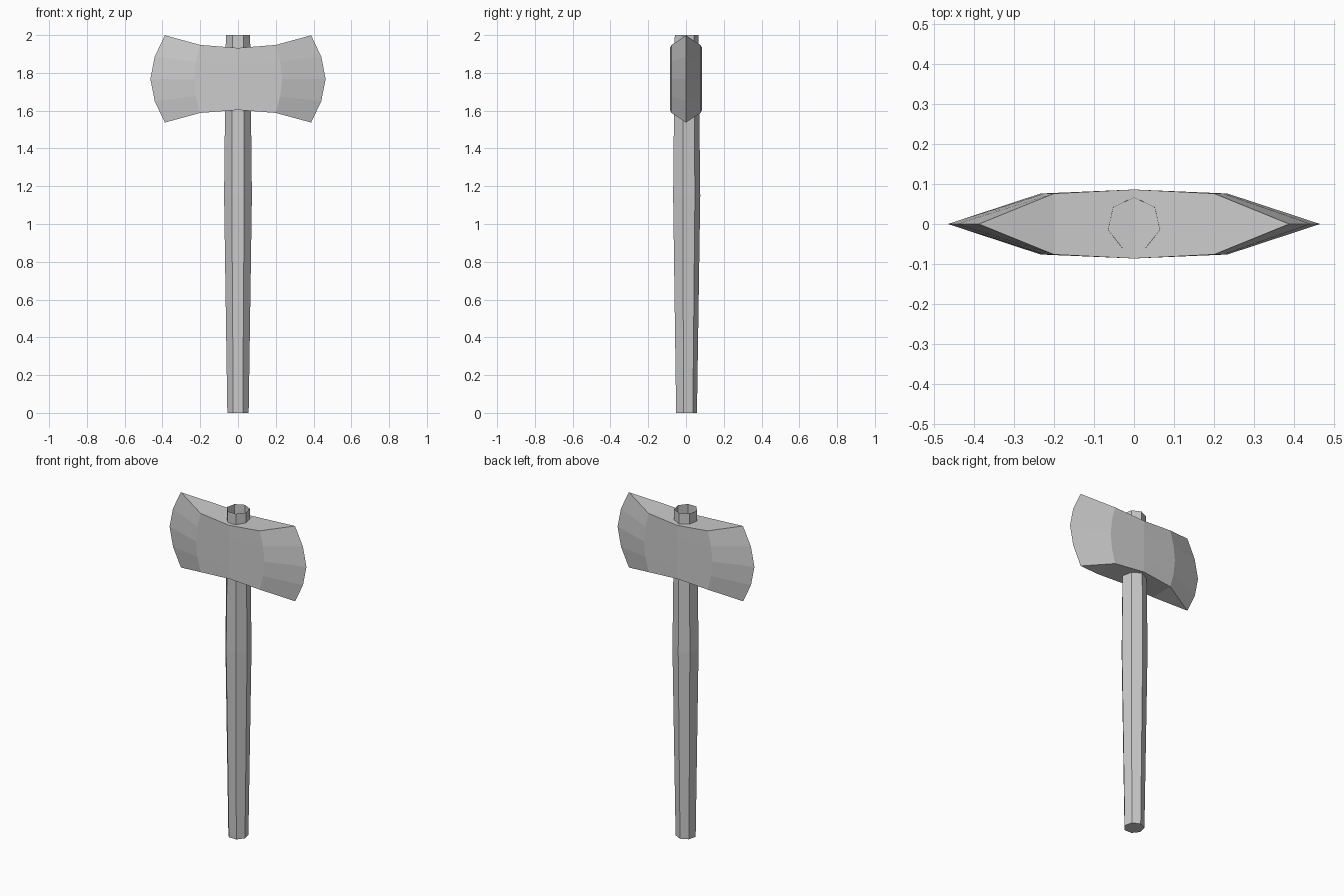
import bpy, bmesh
from math import sin, cos, pi

if "Cube" in bpy.data.objects:
    bpy.data.objects.remove(bpy.data.objects["Cube"])


def make_object(name, bm):
    bmesh.ops.recalc_face_normals(bm, faces=bm.faces)
    mesh = bpy.data.meshes.new(name)
    bm.to_mesh(mesh)
    bm.free()
    obj = bpy.data.objects.new(name, mesh)
    bpy.context.collection.objects.link(obj)
    return obj


# Seven-sided wooden handle, swelling slightly above the middle, open at the top
SIDES = 7
bm = bmesh.new()
rings = []
for z, r in [(0, 0.058), (1.15, 0.0755), (2.0, 0.066)]:
    rings.append([bm.verts.new((r * sin(2 * pi * i / SIDES), r * cos(2 * pi * i / SIDES), z))
                  for i in range(SIDES)])
for lo, hi in zip(rings, rings[1:]):
    for i in range(SIDES):
        j = (i + 1) % SIDES
        bm.faces.new((lo[i], lo[j], hi[j], hi[i]))
bm.faces.new(rings[0])
make_object("handle", bm)

# Double-bitted head: columns of (x at corner, x at middle, half thickness, half height)
MID_Z = 1.768
columns = [(0, 0, 0.086, 0.164), (0.2, 0.233, 0.076, 0.18), (0.387, 0.464, 0, 0.231)]
columns = [(-a, -b, t, h) for a, b, t, h in columns[:0:-1]] + columns
rows = [(-1, 0), (-0.51, 0.7), (0, 1), (0.51, 0.7), (1, 0)]   # (height, bulge)

bm = bmesh.new()
sides = {}
for s in (-1, 1):
    sides[s] = [[bm.verts.new((a + (b - a) * bulge, s * t, MID_Z + h * k)) for k, bulge in rows]
                for a, b, t, h in columns]
for grid in sides.values():
    for c0, c1 in zip(grid, grid[1:]):
        for k in range(len(rows) - 1):
            bm.faces.new((c0[k], c1[k], c1[k + 1], c0[k + 1]))
# Top and bottom strips joining the two cheeks
for k in (0, -1):
    for i in range(len(columns) - 1):
        f, b = sides[-1], sides[1]
        bm.faces.new((f[i][k], f[i + 1][k], b[i + 1][k], b[i][k]))
# Close the sharp cutting edges
bmesh.ops.remove_doubles(bm, verts=bm.verts, dist=0.0005)
make_object("axe_head", bm)
